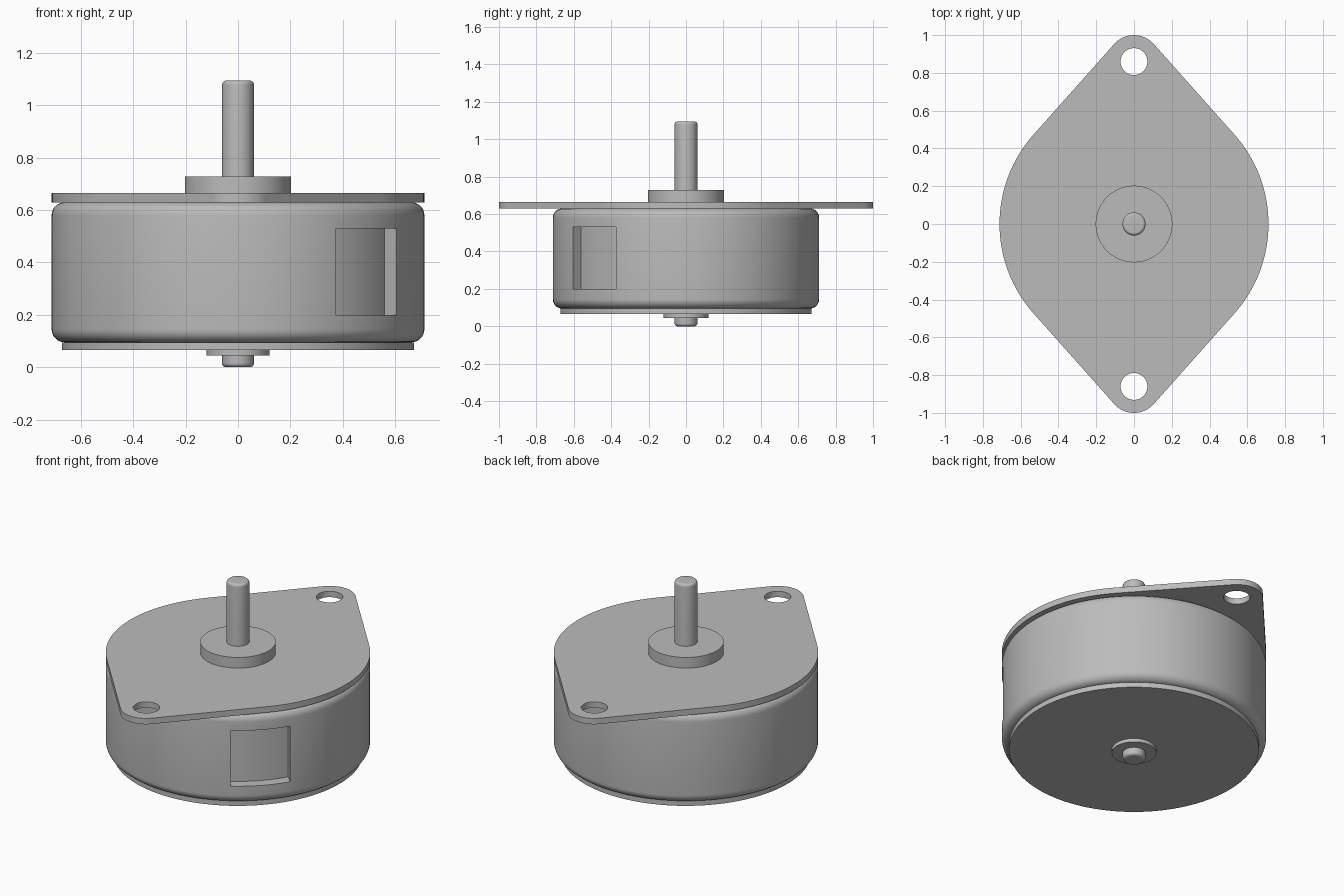
import bpy, bmesh
from math import sin, cos, pi, asin, sqrt, radians
from mathutils import Matrix

cube = bpy.data.objects.get("Cube")
if cube:
    bpy.data.objects.remove(cube, do_unlink=True)

SEGMENTS = 128
metal = bpy.data.materials.new("grey metal")
metal.use_nodes = True
GREY = (0.5, 0.5, 0.5, 1)
metal.diffuse_color = GREY
metal.node_tree.nodes["Principled BSDF"].inputs["Base Color"].default_value = GREY


def finish(name, bm):
    bmesh.ops.recalc_face_normals(bm, faces=bm.faces)
    mesh = bpy.data.meshes.new(name)
    bm.to_mesh(mesh)
    bm.free()
    obj = bpy.data.objects.new(name, mesh)
    bpy.context.collection.objects.link(obj)
    mesh.materials.append(metal)
    return obj


def activate(obj):
    bpy.ops.object.select_all(action='DESELECT')
    obj.select_set(True)
    bpy.context.view_layer.objects.active = obj


def smooth(obj):
    activate(obj)
    bpy.ops.object.shade_smooth_by_angle(angle=radians(30))


def turned(name, radius, z0, z1, fillet=0.0, steps=8):
    """Solid disc or rod, with optional rounded rims."""
    profile = [(radius, z0), (radius, z1)]
    if fillet:
        arc = [i / steps * pi / 2 for i in range(steps + 1)]
        r = radius - fillet
        profile = [(r + fillet * sin(a), z0 + fillet - fillet * cos(a)) for a in arc]
        profile += [(r + fillet * cos(a), z1 - fillet + fillet * sin(a)) for a in arc]
    bm = bmesh.new()
    rings = [[bm.verts.new((r * cos(2 * pi * i / SEGMENTS), r * sin(2 * pi * i / SEGMENTS), z))
              for i in range(SEGMENTS)] for r, z in profile]
    for low, high in zip(rings, rings[1:]):
        for i in range(SEGMENTS):
            j = (i + 1) % SEGMENTS
            bm.faces.new((low[i], low[j], high[j], high[i]))
    bm.faces.new(rings[0])
    bm.faces.new(rings[-1])
    return finish(name, bm)


def prism(name, outline, z0, z1):
    bm = bmesh.new()
    face = bm.faces.new([bm.verts.new((x, y, z0)) for x, y in outline])
    top = bmesh.ops.extrude_face_region(bm, geom=[face])["geom"]
    bmesh.ops.translate(bm, vec=(0, 0, z1 - z0),
                        verts=[v for v in top if isinstance(v, bmesh.types.BMVert)])
    return finish(name, bm)


def cut(obj, cutter):
    cutter.hide_render = True
    mod = obj.modifiers.new("cut", 'BOOLEAN')
    mod.operation = 'DIFFERENCE'
    mod.solver = 'EXACT'
    mod.object = cutter
    activate(obj)
    bpy.ops.object.modifier_apply(modifier=mod.name)
    bpy.data.objects.remove(cutter, do_unlink=True)


def arc_points(cy, r, a0, a1, n):
    return [(r * cos(a0 + (a1 - a0) * i / n), cy + r * sin(a0 + (a1 - a0) * i / n))
            for i in range(n + 1)]


# Housing with a recessed window facing front left
BODY_R, FLOOR_R, HALF = 0.712, 0.65, 0.163
housing = turned("housing", BODY_R, 0.095, 0.63, 0.05)
vs = [HALF * (i / 8 - 1) for i in range(17)]
window = [(sqrt(FLOOR_R ** 2 - v * v), v) for v in vs] + [(0.8, HALF), (0.8, -HALF)]
cutter = prism("window_cutter", window, 0.2, 0.53)
cutter.data.transform(Matrix.Rotation(-pi / 4, 4, 'Z'))
cut(housing, cutter)
smooth(housing)

# Mounting plate: big circle joined by tangents to two rounded ears
EAR_Y, EAR_R = 0.86, 0.14
t = asin((BODY_R - EAR_R) / EAR_Y)
outline = (arc_points(0, BODY_R, -t, t, 40) + arc_points(EAR_Y, EAR_R, t, pi - t, 20)
           + arc_points(0, BODY_R, pi - t, pi + t, 40)
           + arc_points(-EAR_Y, EAR_R, pi + t, 2 * pi - t, 20))
plate = prism("mounting_plate", outline, 0.63, 0.665)
for side in (-1, 1):
    hole = turned("hole_cutter", 0.071, 0.55, 0.75)
    hole.data.transform(Matrix.Translation((0, side * EAR_Y, 0)))
    cut(plate, hole)
smooth(plate)

# Turned parts along the axis
for part in (turned("bottom_cover", 0.672, 0.065, 0.095),
             turned("top_boss", 0.203, 0.665, 0.728),
             turned("bottom_bushing", 0.12, 0.044, 0.065),
             turned("shaft", 0.061, 0.0, 1.095, 0.016)):
    smooth(part)
